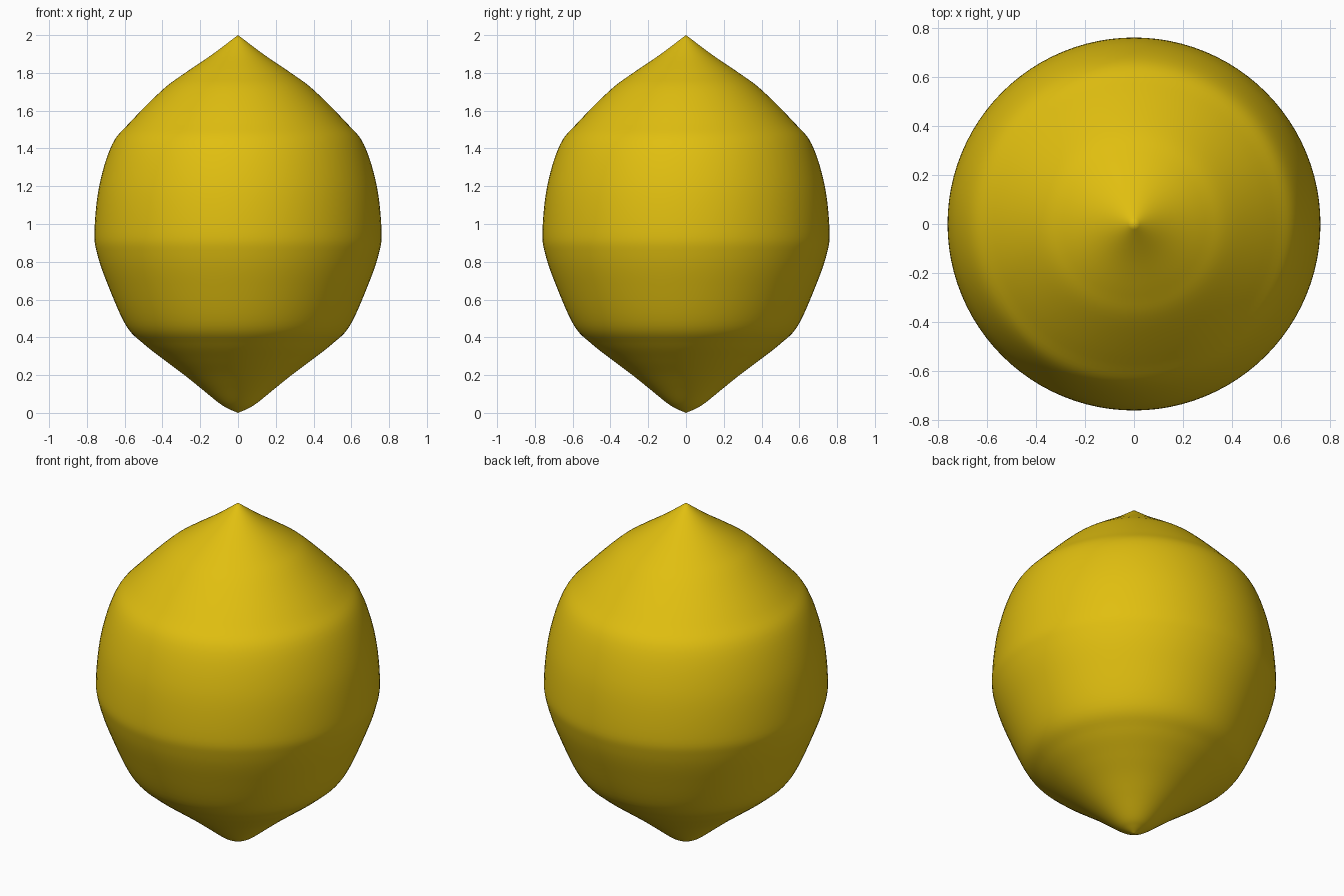
import bpy, math
from mathutils import Vector

if "Cube" in bpy.data.objects:
    bpy.data.objects.remove(bpy.data.objects["Cube"])

SEGMENTS = 96   # divisions around the fruit
STEPS = 6       # rings between profile points

# Lemon silhouette from bottom nub to top tip: (radius, height)
profile = [(0, 0), (0.05, 0.022), (0.10, 0.052), (0.20, 0.133), (0.29, 0.205),
           (0.39, 0.28), (0.50, 0.366), (0.593, 0.463), (0.69, 0.68), (0.745, 0.84),
           (0.76, 0.96), (0.735, 1.20), (0.667, 1.42), (0.57, 1.54),
           (0.40, 1.71), (0.29, 1.793), (0.14, 1.895), (0, 2.0)]


def smooth_curve(points, steps):
    """Catmull-Rom curve through the points."""
    p = [Vector(q) for q in points]
    p = [2 * p[0] - p[1]] + p + [2 * p[-1] - p[-2]]
    out = []
    for a, b, c, d in zip(p, p[1:], p[2:], p[3:]):
        for i in range(steps):
            t = i / steps
            out.append(0.5 * (2 * b + (c - a) * t + (2 * a - 5 * b + 4 * c - d) * t * t
                              + (3 * b - a - 3 * c + d) * t ** 3))
    return out + [p[-2]]


# Revolve the silhouette into a closed skin
curve = smooth_curve(profile, STEPS)
rings = curve[1:-1]
verts = [(r * math.cos(2 * math.pi * s / SEGMENTS), r * math.sin(2 * math.pi * s / SEGMENTS), z)
         for r, z in rings for s in range(SEGMENTS)]
bottom, top = len(verts), len(verts) + 1
verts += [(0, 0, 0), (0, 0, 2)]
faces = []
last = (len(rings) - 1) * SEGMENTS
for s in range(SEGMENTS):
    n = (s + 1) % SEGMENTS
    for k in range(len(rings) - 1):
        o = k * SEGMENTS
        faces.append((o + s, o + n, o + SEGMENTS + n, o + SEGMENTS + s))
    faces.append((bottom, n, s))
    faces.append((top, last + s, last + n))

mesh = bpy.data.meshes.new("lemon")
mesh.from_pydata(verts, [], faces)
mesh.shade_smooth()
lemon = bpy.data.objects.new("lemon", mesh)
bpy.context.collection.objects.link(lemon)

# Lemon yellow skin
skin = bpy.data.materials.new("lemon yellow")
skin.diffuse_color = (0.75, 0.52, 0.005, 1)
skin.use_nodes = True
skin.node_tree.nodes["Principled BSDF"].inputs["Base Color"].default_value = skin.diffuse_color
mesh.materials.append(skin)
